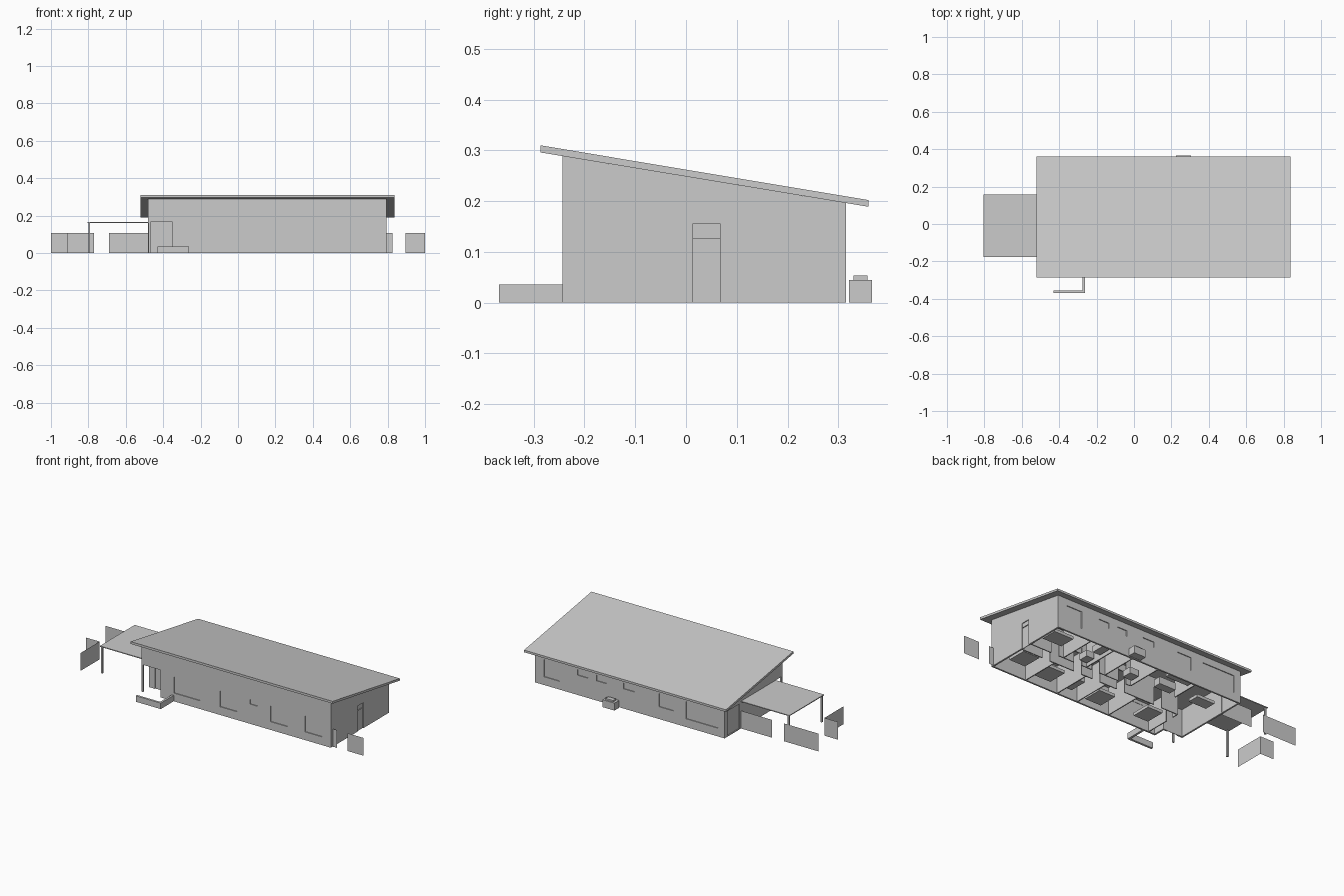
import bpy, bmesh
from mathutils import Vector

if "Cube" in bpy.data.objects:
    bpy.data.objects.remove(bpy.data.objects["Cube"])


def mesh_object(name, bm):
    bmesh.ops.recalc_face_normals(bm, faces=bm.faces)
    mesh = bpy.data.meshes.new(name)
    bm.to_mesh(mesh)
    bm.free()
    obj = bpy.data.objects.new(name, mesh)
    bpy.context.collection.objects.link(obj)
    return obj


def extrude(name, points, direction):
    """Prism from a flat outline of 3D points."""
    bm = bmesh.new()
    face = bm.faces.new([bm.verts.new(p) for p in points])
    res = bmesh.ops.extrude_face_region(bm, geom=[face], use_keep_orig=True)
    moved = [v for v in res["geom"] if isinstance(v, bmesh.types.BMVert)]
    bmesh.ops.translate(bm, verts=moved, vec=Vector(direction))
    return mesh_object(name, bm)


def boxes(name, specs):
    """One object made of boxes (x0, x1, y0, y1, z0, z1)."""
    bm = bmesh.new()
    for x0, x1, y0, y1, z0, z1 in specs:
        verts = bmesh.ops.create_cube(bm, size=1)["verts"]
        for v in verts:
            v.co = ((x1 if v.co.x > 0 else x0), (y1 if v.co.y > 0 else y0),
                    (z1 if v.co.z > 0 else z0))
    return mesh_object(name, bm)


def cut(obj, cutter):
    mod = obj.modifiers.new("cut", 'BOOLEAN')
    mod.operation, mod.solver, mod.object = 'DIFFERENCE', 'EXACT', cutter
    bpy.context.view_layer.objects.active = obj
    bpy.ops.object.modifier_apply(modifier=mod.name)
    bpy.data.objects.remove(cutter)


X0, X1, Y0, Y1 = -0.48, 0.795, -0.243, 0.315   # outer walls
T = 0.010                                      # wall thickness
CEIL = 0.166
PX, PY = -0.35, -0.17                          # porch recess corner


def roof_z(y):
    return 0.296 - 0.1654 * (y + 0.287)


# House shell with sloping top, hollowed from below up to the ceiling
shell = extrude("house_walls", [(X0, Y0, 0), (X0, Y1, 0), (X0, Y1, roof_z(Y1)),
                                (X0, Y0, roof_z(Y0))], (X1 - X0, 0, 0))
cut(shell, extrude("void", [
    (X0 + T, Y1 - T, -0.1), (X1 - T, Y1 - T, -0.1), (X1 - T, Y0 + T, -0.1),
    (PX + T, Y0 + T, -0.1), (PX + T, PY + T, -0.1), (X0 + T, PY + T, -0.1)],
    (0, 0, 0.1 + CEIL)))
cut(shell, boxes("porch_cutter", [(X0 - 0.1, PX, Y0 - 0.1, PY, -0.1, CEIL)]))

# Openings: wall side, start, end, bottom, top
openings = [
    ("front", -0.26, -0.085, 0.05, 0.147), ("front", 0.05, 0.165, 0.05, 0.147),
    ("front", 0.25, 0.30, 0.12, 0.147), ("front", 0.39, 0.505, 0.05, 0.147),
    ("front", 0.62, 0.735, 0.05, 0.147),
    ("back", 0.63, 0.735, 0.05, 0.155), ("back", 0.44, 0.51, 0.12, 0.155),
    ("back", 0.315, 0.38, 0.12, 0.155), ("back", 0.125, 0.20, 0.12, 0.155),
    ("back", -0.135, -0.04, 0.075, 0.155), ("back", -0.435, -0.22, 0.05, 0.155),
    ("left", 0.17, 0.285, 0.005, 0.155), ("right", 0.013, 0.068, 0.0, 0.126),
    ("right", 0.013, 0.068, 0.127, 0.155), ("porch", -0.44, -0.37, 0.0, 0.135),
]
# Outer plane and inward direction of each wall
sides = {"front": (Y0, 1), "back": (Y1, -1), "porch": (PY, 1),
         "left": (X0, 1), "right": (X1, -1)}


def opening_box(side, a, b, z0, z1, d0, d1):
    p, s = sides[side]
    lo, hi = sorted((p + s * d0, p + s * d1))
    return ((lo, hi, a, b, z0, z1) if side in ("left", "right")
            else (a, b, lo, hi, z0, z1))


cut(shell, boxes("opening_cutters", [
    opening_box(s, a, b, z0 if z0 else -0.05, z1, -0.02, T + 0.005)
    for s, a, b, z0, z1 in openings]))

# Panes and door leaves set into the openings
boxes("window_and_door_panes", [opening_box(*o, 0.005, 0.008) for o in openings])

# Mono-pitch roof
extrude("roof", [(-0.521, -0.287, 0.296), (-0.521, 0.36, 0.189),
                 (-0.521, 0.36, 0.202), (-0.521, -0.287, 0.310)], (1.358, 0, 0))

# Inner partitions with door gaps
parts = []


def partition(axis, at, start, end, doors=()):
    spans, pos = [], start
    for d in doors:
        spans += [(pos, d - 0.027, 0), (d - 0.027, d + 0.027, 0.126)]
        pos = d + 0.027
    spans.append((pos, end, 0))
    for a, b, z in spans:
        lo, hi = at - 0.003, at + 0.003
        parts.append((a, b, lo, hi, z, CEIL) if axis == "x"
                     else (lo, hi, a, b, z, CEIL))


partition("x", 0.005, -0.02, X1 - T, (0.10, 0.27, 0.40, 0.62))
partition("x", 0.078, 0.09, X1 - T, (0.15, 0.335, 0.46, 0.62))
for x in (0.56, 0.34, 0.20, -0.02):
    partition("y", x, Y0 + T, 0.001)
for x in (0.56, 0.40, 0.27, 0.09):
    partition("y", x, 0.082, Y1 - T)
partition("y", -0.30, Y0 + T, 0.001, (-0.06,))
partition("x", 0.005, -0.30, -0.02, (-0.16,))
partition("y", -0.17, 0.14, Y1 - T)
boxes("inner_partitions", parts)

# Beds, tables and cabinets seen from below: centre x, y, size x, y, height
furniture = [
    (0.70, 0.20, 0.13, 0.10, 0.03), (0.70, -0.08, 0.11, 0.12, 0.03),
    (0.49, -0.12, 0.11, 0.12, 0.03), (0.44, 0.25, 0.05, 0.08, 0.05),
    (0.44, 0.13, 0.05, 0.06, 0.05), (0.31, -0.12, 0.04, 0.11, 0.04),
    (0.12, -0.14, 0.11, 0.12, 0.03), (0.14, 0.14, 0.06, 0.06, 0.05),
    (-0.08, 0.28, 0.15, 0.04, 0.055), (-0.08, 0.16, 0.11, 0.05, 0.055),
    (-0.19, -0.11, 0.10, 0.12, 0.03), (-0.33, 0.17, 0.12, 0.07, 0.03),
]
boxes("furniture", [(x - w / 2, x + w / 2, y - d / 2, y + d / 2, 0.012, h)
                    for x, y, w, d, h in furniture])

# Carport roof and posts, porch corner post
boxes("carport_roof", [(-0.805, X0, -0.177, 0.157, 0.161, 0.166)])
boxes("carport_posts", [(-0.800, -0.790, y - 0.005, y + 0.005, 0, 0.163)
                        for y in (-0.168, 0.148)])
boxes("porch_post", [(-0.479, -0.469, -0.242, -0.232, 0, CEIL + 0.002)])

# Low garden wall, L-shaped
extrude("garden_wall", [(-0.43, -0.368, 0), (-0.262, -0.368, 0), (-0.262, Y0, 0),
                        (-0.275, Y0, 0), (-0.275, -0.355, 0), (-0.43, -0.355, 0)],
        (0, 0, 0.036))

# Fence panels, single sheets
bm = bmesh.new()
for xa, ya, xb, yb in [(X1, -0.225, 0.825, -0.225), (0.895, -0.225, 1, -0.225),
                       (-0.69, 0.157, X0, 0.157), (-1, 0.157, -0.77, 0.157),
                       (-1, -0.03, -0.91, -0.03), (-0.91, -0.215, -0.91, -0.03)]:
    bm.faces.new([bm.verts.new(p) for p in ((xa, ya, 0), (xb, yb, 0),
                                            (xb, yb, 0.108), (xa, ya, 0.108))])
mesh_object("fence_panels", bm)

# Outdoor heat unit behind the house
boxes("heat_unit", [(0.225, 0.305, 0.321, 0.366, 0, 0.045),
                    (0.24, 0.29, 0.330, 0.358, 0.044, 0.054)])
